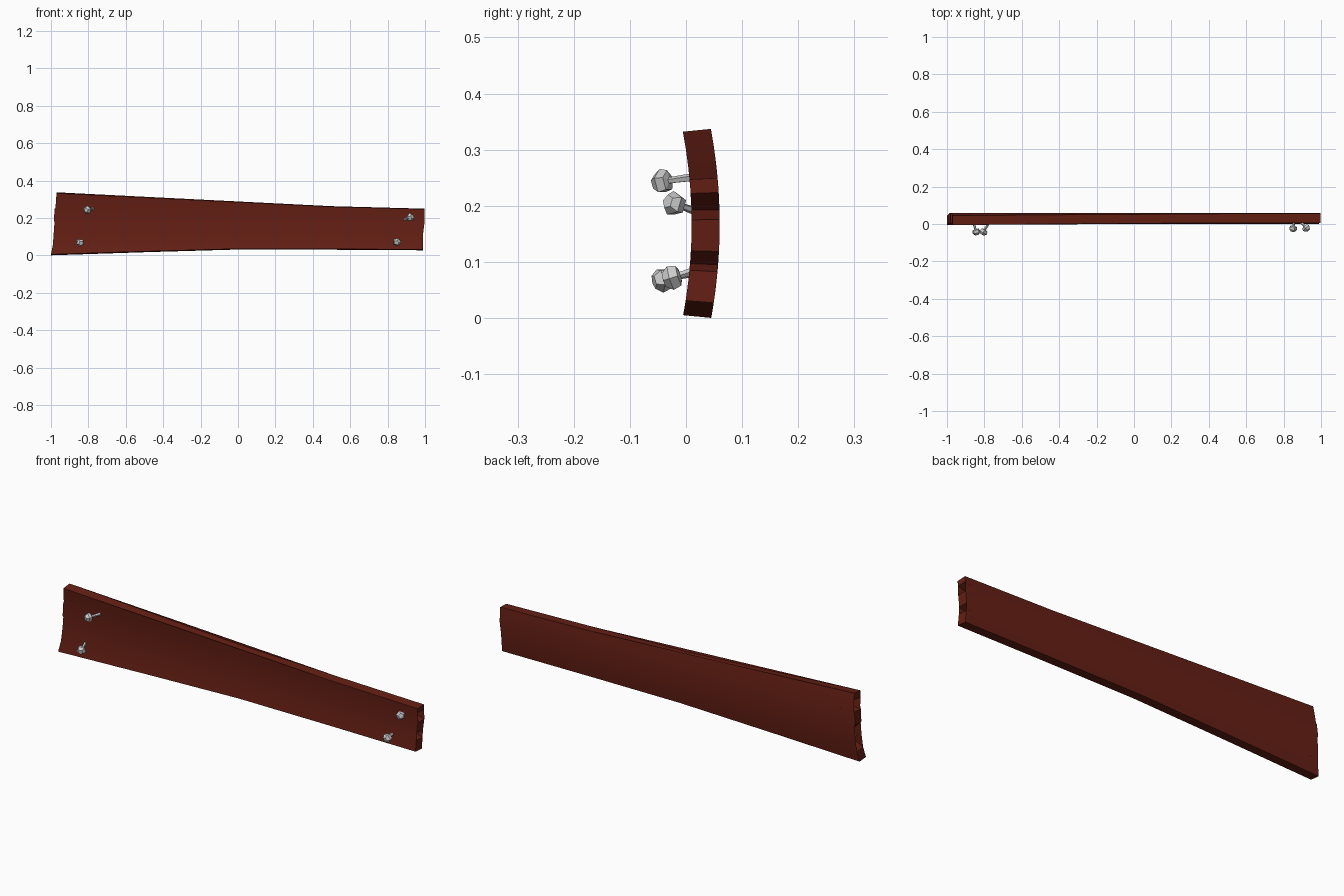
import bpy, bmesh, math
from mathutils import Vector, Matrix

if "Cube" in bpy.data.objects:
    bpy.data.objects.remove(bpy.data.objects["Cube"])


def make_object(name, bm, color=None):
    bmesh.ops.recalc_face_normals(bm, faces=bm.faces)
    mesh = bpy.data.meshes.new(name)
    bm.to_mesh(mesh)
    bm.free()
    ob = bpy.data.objects.new(name, mesh)
    bpy.context.collection.objects.link(ob)
    if color:
        mat = bpy.data.materials.new(name + "_paint")
        mat.diffuse_color = color
        mat.use_nodes = True
        mat.node_tree.nodes["Principled BSDF"].inputs["Base Color"].default_value = mat.diffuse_color
        mesh.materials.append(mat)
    return ob


# plank outline (x, z), splintered at both ends
bottom = [(-1.0, 0.005), (-0.5, 0.021), (0.0, 0.035), (0.5, 0.034), (0.99, 0.031)]
right_end = [(0.99, 0.085), (0.935, 0.097), (0.99, 0.12), (0.997, 0.175),
             (0.92, 0.192), (0.995, 0.222)]
top = [(0.997, 0.247), (0.5, 0.26), (0.0, 0.273), (-0.5, 0.302), (-0.97, 0.332)]
left_end = [(-0.972, 0.3), (-0.83, 0.247), (-0.98, 0.247), (-0.985, 0.185),
            (-0.925, 0.125), (-0.965, 0.113), (-0.925, 0.09), (-0.99, 0.055)]
bm = bmesh.new()
outline = bottom + right_end + top + left_end
face = bm.faces.new([bm.verts.new((x, 0, z)) for x, z in outline])
bmesh.ops.triangulate(bm, faces=[face])
MID, HALF, THICK = 0.167, 0.167, 0.05


def cut(co, no):
    bmesh.ops.bisect_plane(bm, geom=bm.verts[:] + bm.edges[:] + bm.faces[:],
                           dist=1e-5, plane_co=co, plane_no=no)


for i in range(1, 10):
    cut((0, 0, i * 0.0334), (0, 0, 1))

# thickness, then bow the board across its height
ext = bmesh.ops.extrude_face_region(bm, geom=bm.faces[:], use_keep_orig=True)
back = {v for v in ext["geom"] if isinstance(v, bmesh.types.BMVert)}
for v in bm.verts:
    u = (v.co.z - MID) / HALF
    v.co.y = 0.01 - 0.016 * u * u
    if v in back:
        v.co.y += THICK
        v.co.z += 0.005 * u
plank = make_object("plank", bm, (0.13, 0.014, 0.007, 1))
bpy.context.view_layer.objects.active = plank
plank.select_set(True)
bpy.ops.object.shade_smooth_by_angle(angle=math.radians(30))


# bent low-poly nails: head centre and point where the shaft enters the board
def nail(name, head, foot, spin):
    head, foot = Vector(head), Vector(foot)
    axis = (head - foot).normalized()
    foot = foot - axis * 0.015
    length = (head - foot).length
    sides = 5
    profile = [(0.008, 0), (0.006, length - 0.016), (0.019, length - 0.013),
               (0.023, length + 0.002), (0.013, length + 0.015)]
    nb = bmesh.new()
    rings = [[nb.verts.new((r * math.cos(2 * math.pi * k / sides + spin),
                            r * math.sin(2 * math.pi * k / sides + spin), h))
              for k in range(sides)] for r, h in profile]
    for a, b in zip(rings, rings[1:]):
        for k in range(sides):
            j = (k + 1) % sides
            nb.faces.new((a[k], a[j], b[j], b[k]))
    nb.faces.new(rings[0])
    nb.faces.new(rings[-1])
    rot = axis.to_track_quat('Z', 'Y').to_matrix().to_4x4()
    nb.transform(Matrix.Translation(foot) @ rot)
    make_object(name, nb)


nail("nail_upper_left", (-0.805, -0.043, 0.243), (-0.775, 0.008, 0.25), 0.3)
nail("nail_lower_left", (-0.843, -0.043, 0.068), (-0.858, 0.008, 0.08), 0.9)
nail("nail_upper_right", (0.922, -0.022, 0.204), (0.893, 0.01, 0.193), 0.5)
nail("nail_lower_right", (0.850, -0.025, 0.072), (0.855, 0.008, 0.082), 1.2)
